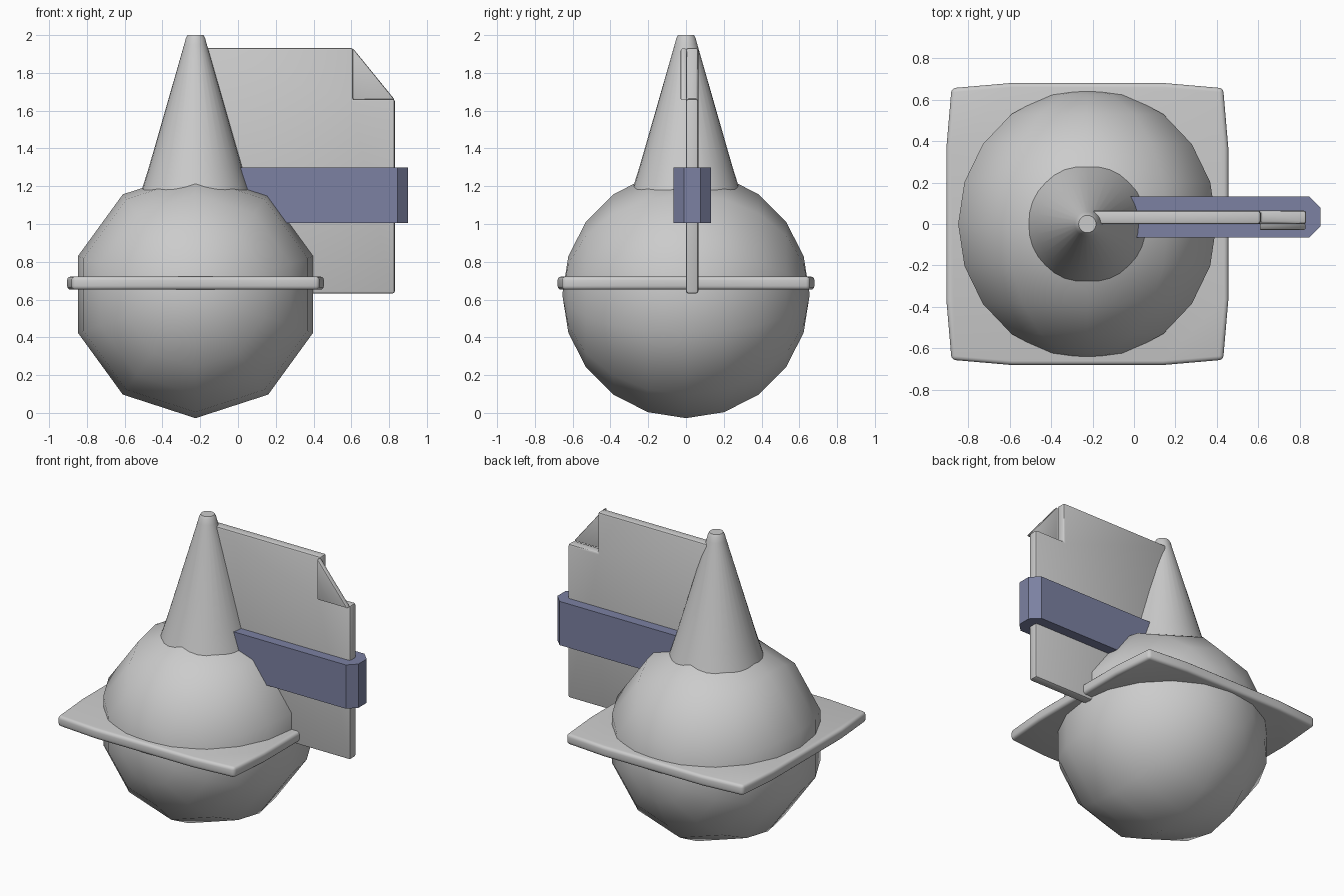
import bpy, bmesh, math
from mathutils import Matrix, Vector

if "Cube" in bpy.data.objects:
    bpy.data.objects.remove(bpy.data.objects["Cube"])

CX = -0.225  # centre axis of ball, brim and cone


def finish(bm, name, angle=35, mat=None):
    bmesh.ops.recalc_face_normals(bm, faces=bm.faces)
    me = bpy.data.meshes.new(name)
    bm.to_mesh(me)
    bm.free()
    for p in me.polygons:
        p.use_smooth = True
    me.set_sharp_from_angle(angle=math.radians(angle))
    ob = bpy.data.objects.new(name, me)
    bpy.context.collection.objects.link(ob)
    if mat:
        me.materials.append(mat)
    return ob


def prism(name, outline, depth, bevel=0.0, segs=2, mat=None):
    """Extrude a 3D outline along the depth vector, rounding its sharp edges."""
    bm = bmesh.new()
    face = bm.faces.new([bm.verts.new(p) for p in outline])
    ext = bmesh.ops.extrude_face_region(bm, geom=[face], use_keep_orig=True)
    verts = [g for g in ext["geom"] if isinstance(g, bmesh.types.BMVert)]
    bmesh.ops.translate(bm, verts=verts, vec=Vector(depth))
    bmesh.ops.recalc_face_normals(bm, faces=bm.faces)
    if bevel:
        edges = [e for e in bm.edges if e.calc_face_angle(0) > math.radians(30)]
        bmesh.ops.bevel(bm, geom=edges, offset=bevel, segments=segs,
                        profile=0.5, affect='EDGES')
    return finish(bm, name, mat=mat)


# Low-poly ball with its poles on the front-back axis
bm = bmesh.new()
bmesh.ops.create_uvsphere(bm, u_segments=10, v_segments=10, radius=0.655)
bmesh.ops.transform(bm, verts=bm.verts,
                    matrix=Matrix.Translation((CX, 0, 0.627)) @ Matrix.Rotation(math.pi / 2, 4, 'X'))
finish(bm, "ball", angle=60)

# Tapered cone, spun from a profile
profile = [(0, 2.0), (0.042, 2.0), (0.051, 1.985), (0.06, 1.95),
           (0.247, 1.3), (0.285, 1.18), (0.315, 1.08), (0, 1.08)]
bm = bmesh.new()
vs = [bm.verts.new((CX + r, 0, z)) for r, z in profile]
es = [bm.edges.new(p) for p in zip(vs, vs[1:])]
bmesh.ops.spin(bm, geom=vs + es, cent=(CX, 0, 0), axis=(0, 0, 1),
               angle=2 * math.pi, steps=32)
bmesh.ops.remove_doubles(bm, verts=bm.verts, dist=1e-4)
finish(bm, "cone", angle=50)

# Square brim with slightly bulging sides
side = [(0.655, -0.655), (0.68, -0.365), (0.68, 0.365)]
brim = []
for k in range(4):
    rot = Matrix.Rotation(k * math.pi / 2, 3, 'Z')
    brim += [rot @ Vector((x, y, 0)) + Vector((CX, 0, 0.652)) for x, y in side]
prism("brim", brim, (0, 0, 0.07), 0.02, 3)

# Upright sheet with a notched corner
sheet = [(-0.2, 0.632), (0.83, 0.632), (0.83, 1.662), (0.61, 1.662), (0.61, 1.932), (-0.2, 1.932)]
prism("sheet", [(x, 0.0, z) for x, z in sheet], (0, 0.065, 0), 0.012)

# Folded corner flap
flap = [(0.607, 1.932), (0.607, 1.658), (0.83, 1.658)]
prism("folded_corner", [(x, -0.03, z) for x, z in flap], (0, 0.035, 0), 0.008)

# Navy band round the sheet, chamfered at the outer end
navy = bpy.data.materials.new("navy")
navy.diffuse_color = (0.2, 0.22, 0.36, 1)
navy.use_nodes = True
navy.node_tree.nodes["Principled BSDF"].inputs["Base Color"].default_value = navy.diffuse_color
band = [(-0.15, -0.065), (0.845, -0.065), (0.9, -0.01), (0.9, 0.077), (0.845, 0.132), (-0.15, 0.132)]
prism("band", [(x, y, 1.005) for x, y in band], (0, 0, 0.293), mat=navy)
